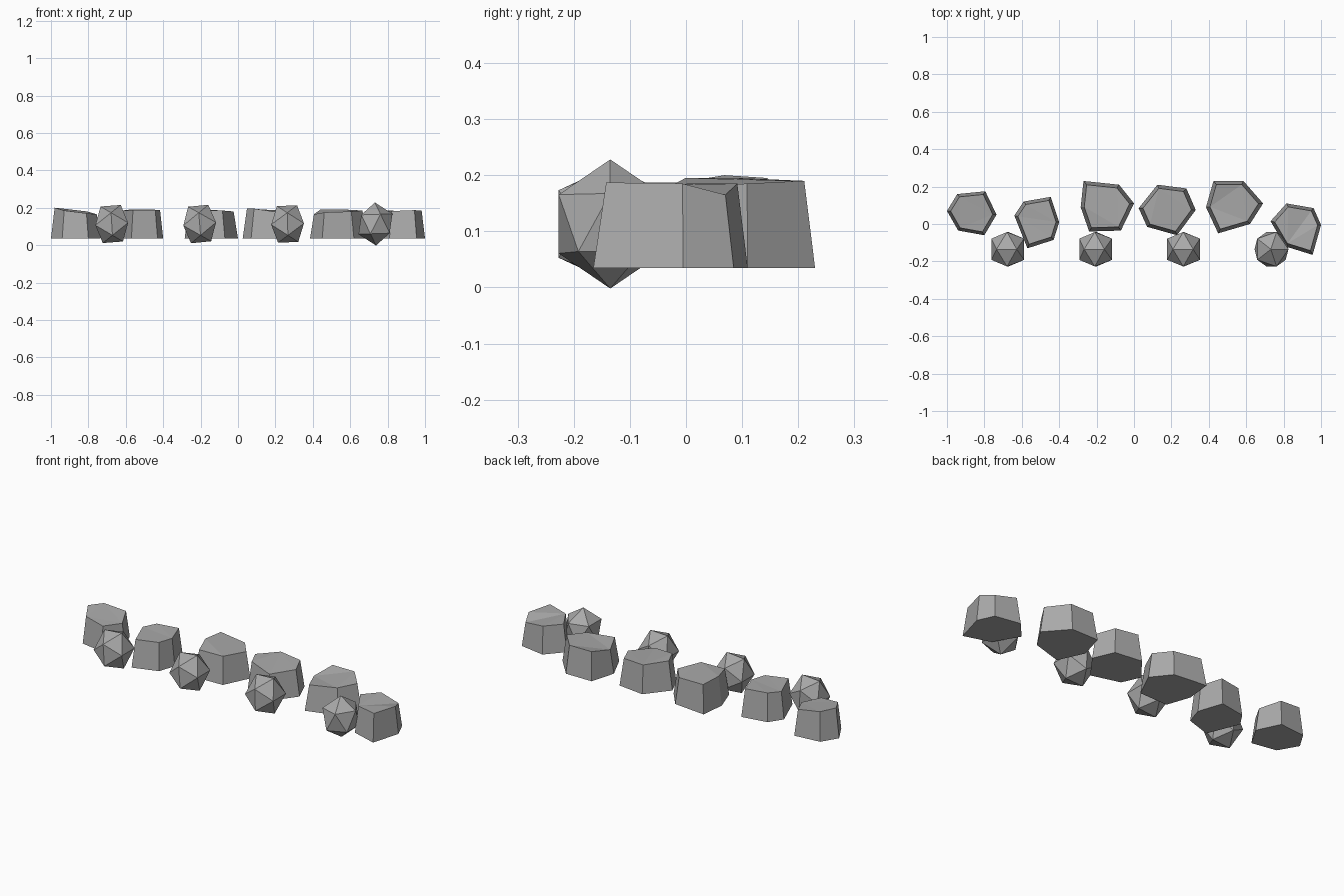
import bpy, bmesh
from math import radians
from mathutils import Matrix, Vector

cube = bpy.data.objects.get("Cube")
if cube:
    bpy.data.objects.remove(cube, do_unlink=True)

stone = bpy.data.materials.new("stone_grey")
stone.use_nodes = True
stone.diffuse_color = (0.4, 0.4, 0.4, 1)
stone.node_tree.nodes["Principled BSDF"].inputs["Base Color"].default_value = (0.4, 0.4, 0.4, 1)

BASE_Z = 0.035
TAPER = 0.85


def finish(bm, name):
    bmesh.ops.recalc_face_normals(bm, faces=bm.faces)
    mesh = bpy.data.meshes.new(name)
    bm.to_mesh(mesh)
    bm.free()
    mesh.materials.append(stone)
    bpy.context.collection.objects.link(bpy.data.objects.new(name, mesh))


def block_stone(name, outline, heights):
    """Six-sided tapered block with an uneven faceted top."""
    bm = bmesh.new()
    centre = sum((Vector(p) for p in outline), Vector((0, 0))) / len(outline)
    base = [bm.verts.new((x, y, BASE_Z)) for x, y in outline]
    top = []
    for p, z in zip(outline, heights):
        q = centre + (Vector(p) - centre) * TAPER
        top.append(bm.verts.new((q.x, q.y, z)))
    bm.faces.new(base[::-1])
    for i in range(len(base)):
        j = (i + 1) % len(base)
        bm.faces.new((base[i], base[j], top[j], top[i]))
    cap = bm.faces.new(top)
    bmesh.ops.triangulate(bm, faces=[cap])
    finish(bm, name)


def faceted_stone(name, x, tilt):
    """Twenty-faced stone, stretched upward after tilting sideways."""
    bm = bmesh.new()
    for a in (-0.526, 0.526):
        for b in (-0.851, 0.851):
            for co in ((a, 0, b), (0, b, a), (b, a, 0)):
                bm.verts.new(co)
    bmesh.ops.convex_hull(bm, input=bm.verts)
    place = (Matrix.Translation((x, -0.135, 0.113))
             @ Matrix.Diagonal((0.103, 0.108, 0.115, 1))
             @ Matrix.Rotation(radians(-tilt), 4, "Y"))
    bm.transform(place)
    finish(bm, name)


# Back row of tapered blocks: base corners, then top corner heights
blocks = [
    ([(-1, .07), (-.945, .16), (-.795, .175), (-.735, .05), (-.80, -.06), (-.94, -.035)],
     (.2, .195, .18, .165, .17, .185)),
    ([(-.64, .045), (-.59, .12), (-.445, .145), (-.4, .01), (-.43, -.085), (-.57, -.13)],
     (.185, .19, .19, .187, .187, .187)),
    ([(-.285, .09), (-.27, .23), (-.08, .21), (0, .11), (-.07, -.035), (-.24, -.04)],
     (.195, .19, .18, .18, .185, .185)),
    ([(.025, .085), (.125, .21), (.28, .19), (.33, .075), (.23, -.06), (.07, -.015)],
     (.195, .19, .185, .18, .175, .195)),
    ([(.385, .09), (.425, .23), (.585, .23), (.69, .11), (.62, 0), (.45, -.05)],
     (.165, .19, .19, .185, .18, .175)),
    ([(.73, .015), (.815, .11), (.96, .085), (1, -.005), (.955, -.165), (.81, -.12)],
     (.185, .185, .165, .185, .187, .182)),
]
for i, (outline, heights) in enumerate(blocks, 1):
    block_stone(f"block_stone_{i}", outline, heights)

# Front row of evenly spaced faceted stones
for i, tilt in enumerate((4, 5, 2, -30)):
    faceted_stone(f"faceted_stone_{i + 1}", -0.675 + 0.47 * i, tilt)
